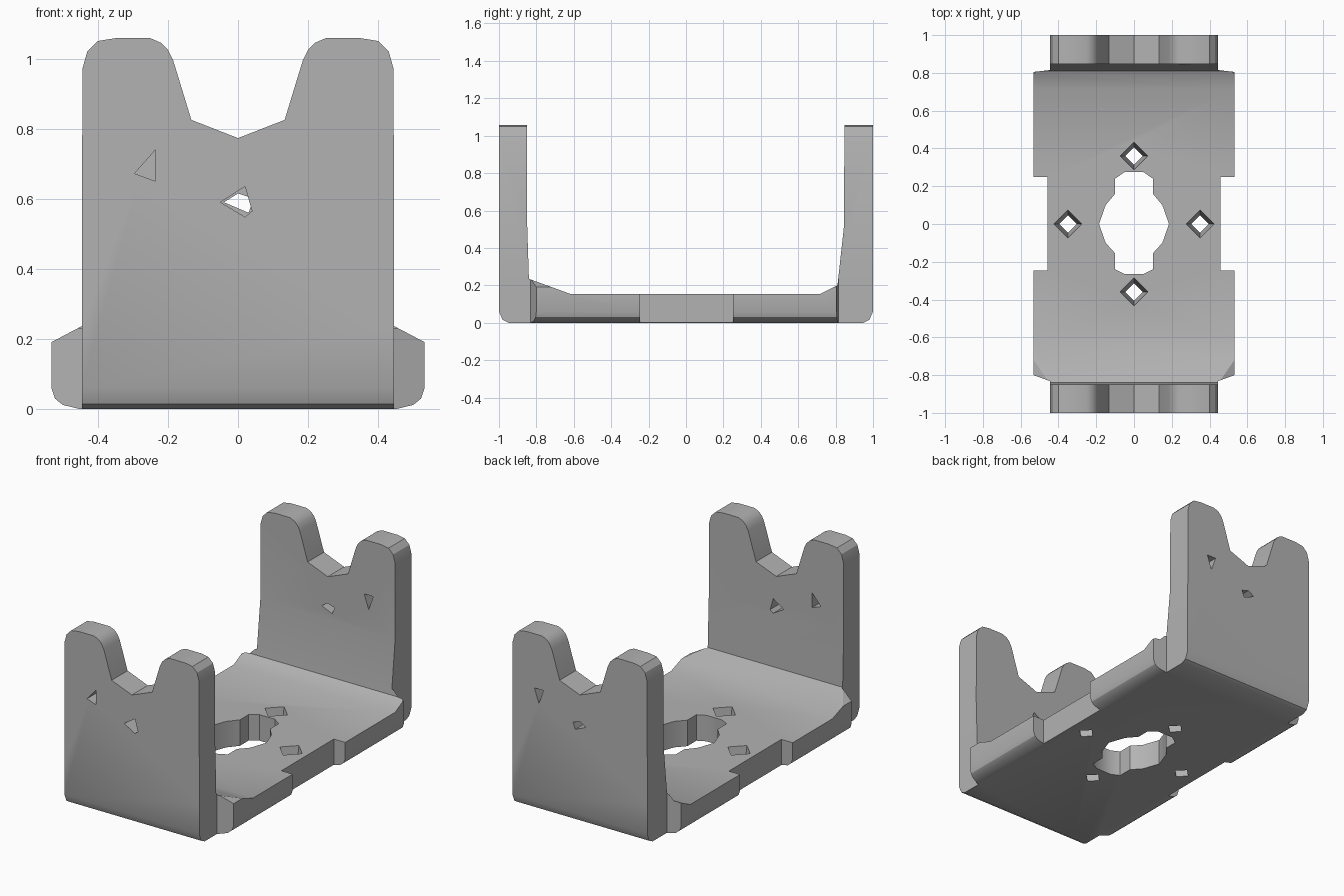
import bpy
from mathutils import Vector

if "Cube" in bpy.data.objects:
    bpy.data.objects.remove(bpy.data.objects["Cube"], do_unlink=True)

GREY = (0.45, 0.45, 0.45, 1)
metal = bpy.data.materials.new("plain grey")
metal.use_nodes = True
metal.diffuse_color = GREY
metal.node_tree.nodes["Principled BSDF"].inputs["Base Color"].default_value = GREY

AXES = {"x": (1, 2, 0), "y": (0, 2, 1), "z": (0, 1, 2)}


def prism(name, outline, axis, low, high, end_scale=1.0):
    """Extrude a 2D outline along an axis; end_scale tapers the low end about its centre."""
    a, b, c = AXES[axis]
    centre = sum((Vector(p) for p in outline), Vector((0, 0))) / len(outline)
    verts = []
    for depth, scale in ((low, end_scale), (high, 1.0)):
        for p in outline:
            q = centre + (Vector(p) - centre) * scale
            v = [0, 0, 0]
            v[a], v[b], v[c] = q.x, q.y, depth
            verts.append(v)
    n = len(outline)
    faces = [list(range(n)), list(range(n, 2 * n))]
    faces += [(i, (i + 1) % n, n + (i + 1) % n, n + i) for i in range(n)]
    mesh = bpy.data.meshes.new(name)
    mesh.from_pydata(verts, [], faces)
    obj = bpy.data.objects.new(name, mesh)
    bpy.context.collection.objects.link(obj)
    mesh.materials.append(metal)
    # Consistent outward normals for the booleans
    bpy.ops.object.select_all(action="DESELECT")
    bpy.context.view_layer.objects.active = obj
    obj.select_set(True)
    bpy.ops.object.mode_set(mode="EDIT")
    bpy.ops.mesh.select_all(action="SELECT")
    bpy.ops.mesh.normals_make_consistent(inside=False)
    bpy.ops.object.mode_set(mode="OBJECT")
    return obj


def combine(target, tool, operation):
    mod = target.modifiers.new(operation.lower(), "BOOLEAN")
    mod.operation, mod.solver, mod.object = operation, "EXACT", tool
    bpy.context.view_layer.objects.active = target
    bpy.ops.object.modifier_apply(modifier=mod.name)
    bpy.data.objects.remove(tool, do_unlink=True)


def mirrored(half):
    """Close a right-hand half outline with its mirror image."""
    return half + [(-x, y) for x, y in reversed(half) if x != 0]


# U-shaped side profile: floor, ramps and two upright walls
bracket = prism("bracket", [
    (-0.95, 0), (0.95, 0), (0.98, 0.015), (1, 0.06), (1, 1.1), (0.847, 1.1),
    (0.845, 0.52), (0.81, 0.2), (0.72, 0.155), (-0.62, 0.155), (-0.84, 0.235),
    (-0.85, 0.55), (-0.85, 1.1), (-1, 1.1), (-1, 0.06), (-0.98, 0.015)], "x", -0.6, 0.6)

# Plan outline with waist notches and chamfered floor corners
plan = prism("plan_shape", mirrored([
    (0.445, -1.1), (0.445, -0.832), (0.532, -0.8), (0.532, -0.245), (0.457, -0.245),
    (0.457, 0.25), (0.532, 0.25), (0.532, 0.805), (0.445, 0.815), (0.445, 1.1)]), "z", -0.1, 1.2)
combine(bracket, plan, "INTERSECT")

# Front outline with rounded prongs, cradle notch and floor wings
front = prism("front_shape", mirrored([
    (0.45, 0), (0.50, 0.012), (0.522, 0.03), (0.534, 0.065), (0.534, 0.19), (0.445, 0.237),
    (0.444, 0.97), (0.43, 1.02), (0.40, 1.05), (0.35, 1.058), (0.25, 1.058), (0.22, 1.045),
    (0.2, 1.025), (0.185, 0.995), (0.133, 0.825), (0, 0.773)]), "y", -1.2, 1.2)
combine(bracket, front, "INTERSECT")

# Central floor opening
opening = prism("floor_opening", mirrored([
    (0.05, -0.265), (0.1, -0.24), (0.1, -0.155), (0.15, -0.1), (0.185, 0),
    (0.15, 0.1), (0.1, 0.16), (0.1, 0.24), (0.05, 0.275)]), "z", -0.1, 0.4)
combine(bracket, opening, "DIFFERENCE")

# Four tapered diamond screw holes in the floor
R = 0.075
for x, y in ((0.35, 0), (-0.35, 0), (0, 0.36), (0, -0.36)):
    diamond = [(x + R, y), (x, y + R), (x - R, y), (x, y - R)]
    combine(bracket, prism("screw_hole", diamond, "z", -0.01, 0.16, 0.6), "DIFFERENCE")

# Small triangular holes through each wall
wall_holes = (
    (-1, [(-0.235, 0.74), (-0.295, 0.672), (-0.235, 0.65)]),
    (-1, [(-0.05, 0.59), (0.02, 0.635), (0.04, 0.565), (0.02, 0.548)]),
    (1, [(0.3, 0.735), (0.24, 0.735), (0.27, 0.65)]),
    (1, [(0.045, 0.6), (0, 0.615), (-0.04, 0.59), (0.03, 0.56)]))
for side, outline in wall_holes:
    near, far = sorted((side * 0.7, side * 1.1))
    combine(bracket, prism("wall_hole", outline, "y", near, far), "DIFFERENCE")

bpy.ops.object.select_all(action="DESELECT")
bpy.context.view_layer.objects.active = bracket
bracket.select_set(True)
bpy.ops.object.shade_smooth_by_angle(angle=0.5)
